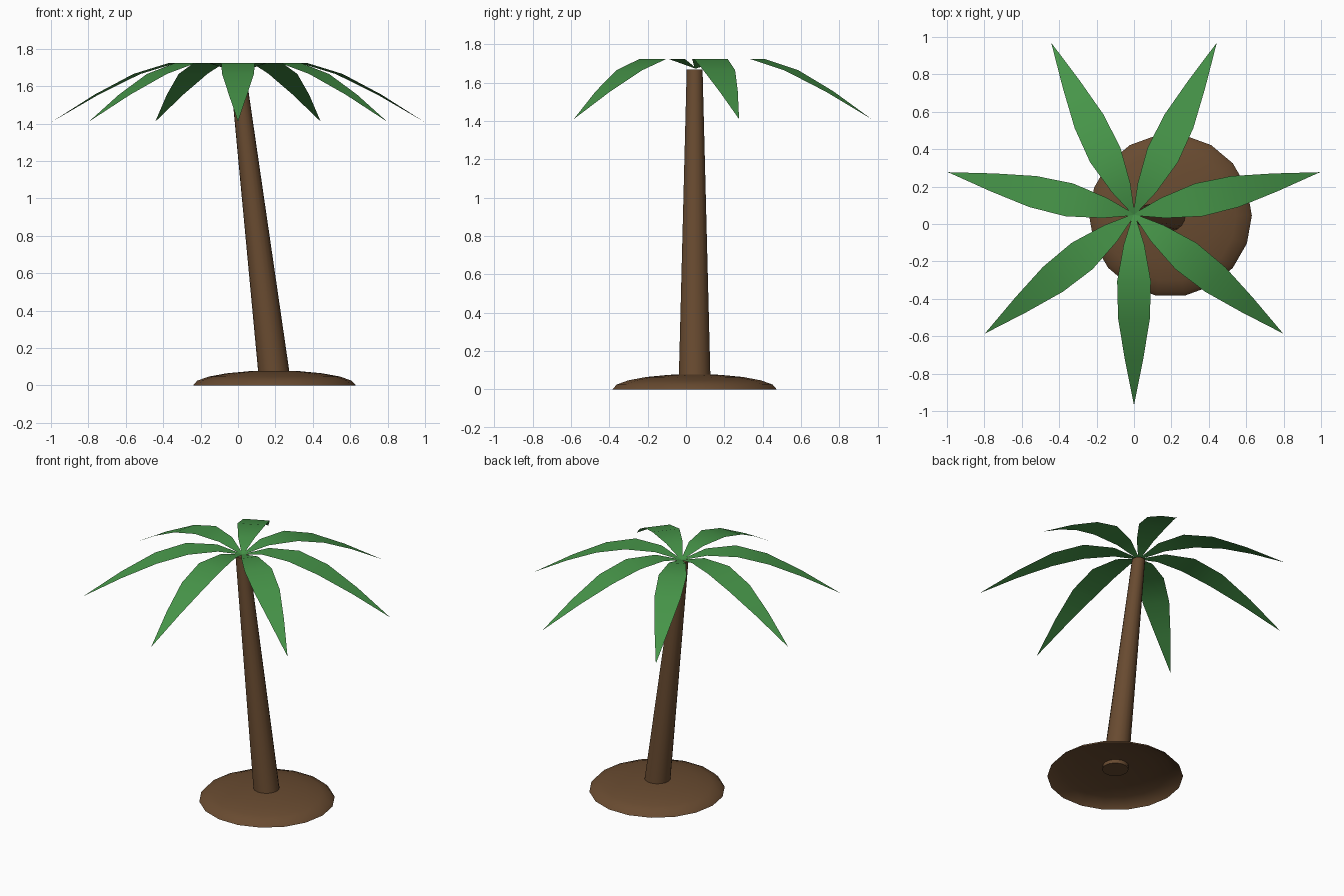
import bpy, bmesh
from math import sin, cos, pi, radians

cube = bpy.data.objects.get("Cube")
if cube:
    bpy.data.objects.remove(cube, do_unlink=True)


def make_material(name, rgb):
    mat = bpy.data.materials.new(name)
    mat.use_nodes = True
    mat.diffuse_color = (*rgb, 1)
    mat.node_tree.nodes["Principled BSDF"].inputs["Base Color"].default_value = (*rgb, 1)
    return mat


def make_object(name, bm, mat):
    for face in bm.faces:
        face.smooth = True
    mesh = bpy.data.meshes.new(name)
    bm.to_mesh(mesh)
    bm.free()
    mesh.materials.append(mat)
    obj = bpy.data.objects.new(name, mesh)
    bpy.context.collection.objects.link(obj)
    bpy.ops.object.select_all(action="DESELECT")
    obj.select_set(True)
    bpy.context.view_layer.objects.active = obj
    bpy.ops.object.shade_smooth_by_angle(angle=radians(40))
    return obj


def ring(bm, centre, radius, sides):
    x, y, z = centre
    return [bm.verts.new((x + radius * cos(2 * pi * i / sides),
                          y + radius * sin(2 * pi * i / sides), z))
            for i in range(sides)]


def bridge(bm, low, high):
    n = len(low)
    for i in range(n):
        j = (i + 1) % n
        bm.faces.new((low[i], low[j], high[j], high[i]))


brown = make_material("bark brown", (0.14, 0.07, 0.03))
green = make_material("leaf green", (0.062, 0.30, 0.066))
MID_Y = 0.045

# Mound: shallow open-bottomed dome
bm = bmesh.new()
SIDES, STEPS = 18, 5
rings = []
for k in range(STEPS):
    a = k * pi / 2 / STEPS
    rings.append(ring(bm, (0.195, MID_Y, 0.08 * sin(a)), 0.435 * cos(a), SIDES))
for low, high in zip(rings, rings[1:]):
    bridge(bm, low, high)
peak = bm.verts.new((0.195, MID_Y, 0.08))
for i in range(SIDES):
    bm.faces.new((rings[-1][i], rings[-1][(i + 1) % SIDES], peak))
make_object("mound", bm, brown)

# Trunk: leaning tapered cylinder with level ends
bm = bmesh.new()
bottom = ring(bm, (0.194, MID_Y, 0.05), 0.084, 18)
top = ring(bm, (0, MID_Y, 1.67), 0.042, 18)
bridge(bm, bottom, top)
bm.faces.new(bottom[::-1])
bm.faces.new(top)
make_object("trunk", bm, brown)

# Fronds: arched sheets, as (distance, half width, height) along the midrib
FROND = [(0, 0.005, 1.675), (0.16, 0.055, 1.725), (0.355, 0.09, 1.725),
         (0.555, 0.085, 1.665), (0.775, 0.049, 1.555)]
TIP = (1.02, 1.41)
for n in range(7):
    angle = -pi / 2 + n * 2 * pi / 7
    c, s = cos(angle), sin(angle)
    bm = bmesh.new()

    def point(r, w, z):
        return bm.verts.new((r * c - w * s, 0.05 + r * s + w * c, z))

    pairs = [(point(r, -w, z), point(r, w, z)) for r, w, z in FROND]
    for (a, b), (d, e) in zip(pairs, pairs[1:]):
        bm.faces.new((a, d, e, b))
    bm.faces.new((pairs[-1][0], point(TIP[0], 0, TIP[1]), pairs[-1][1]))
    make_object(f"frond_{n + 1}", bm, green)
